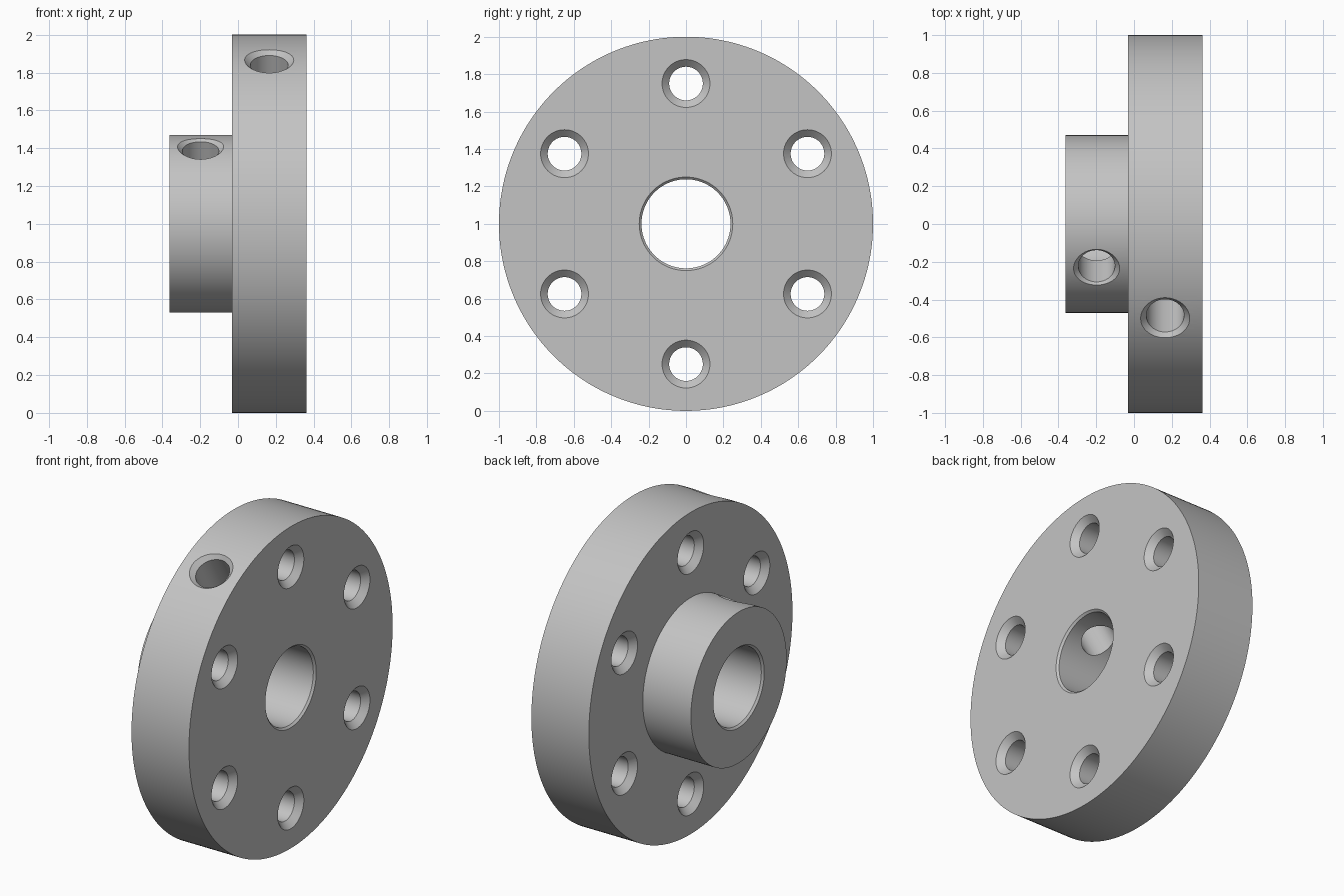
import bpy, bmesh, math
from mathutils import Vector, Matrix

if "Cube" in bpy.data.objects:
    bpy.data.objects.remove(bpy.data.objects["Cube"])

X0, XS, X1 = -0.363, -0.032, 0.363   # hub end, shoulder, flange face
CZ = 1.0                             # height of the axis


def lathe(name, profile, ring=False, segs=128, matrix=Matrix()):
    """Revolve (x, radius) points about local X; ring=True makes a hollow closed body."""
    bm = bmesh.new()
    rows = []
    for x, r in profile:
        rows.append([bm.verts.new((x, r * math.cos(2 * math.pi * i / segs),
                                   r * math.sin(2 * math.pi * i / segs)))
                     for i in range(segs)])
    pairs = list(zip(rows, rows[1:]))
    if ring:
        pairs.append((rows[-1], rows[0]))
    else:
        bm.faces.new(rows[0])
        bm.faces.new(rows[-1])
    for a, b in pairs:
        for i in range(segs):
            j = (i + 1) % segs
            bm.faces.new((a[i], a[j], b[j], b[i]))
    bmesh.ops.transform(bm, matrix=matrix, verts=bm.verts)
    bmesh.ops.recalc_face_normals(bm, faces=bm.faces)
    mesh = bpy.data.meshes.new(name)
    bm.to_mesh(mesh)
    bm.free()
    obj = bpy.data.objects.new(name, mesh)
    bpy.context.collection.objects.link(obj)
    return obj


# Flange and hub with a chamfered bore
body = lathe("flanged_hub", [
    (X0, 0.25), (X0, 0.47), (XS, 0.47), (XS, 1.0), (X1, 1.0), (X1, 0.25),
    (X1 - 0.012, 0.238), (X0 + 0.012, 0.238)], ring=True, segs=192,
    matrix=Matrix.Translation((0, 0, CZ)))

steel = bpy.data.materials.new("grey_steel")
steel.diffuse_color = (0.55, 0.55, 0.55, 1)
steel.use_nodes = True
steel.node_tree.nodes["Principled BSDF"].inputs["Base Color"].default_value = steel.diffuse_color
body.data.materials.append(steel)

cutters = []

# Six bolt holes, countersunk on both faces
HR, CR, E = 0.09, 0.128, 0.02
D = CR - HR
for k in range(6):
    a = math.radians(90 + 60 * k)
    pos = Vector((0, 0.75 * math.cos(a), CZ + 0.75 * math.sin(a)))
    cutters.append(lathe("bolt_hole_cutter", [
        (XS - E, CR + E), (XS + D, HR), (X1 - D, HR), (X1 + E, CR + E)],
        segs=64, matrix=Matrix.Translation(pos)))

# Two radial set screw holes, 30 degrees off vertical towards the front
direction = Vector((0, -0.5, math.sqrt(0.75)))
turn = Vector((1, 0, 0)).rotation_difference(direction).to_matrix().to_4x4()
for x, surface, r, cr in ((0.165, 1.0, 0.1, 0.13), (-0.198, 0.47, 0.097, 0.122)):
    cutters.append(lathe("set_screw_hole_cutter", [
        (0, r), (surface - (cr - r), r), (surface + 0.01, cr + 0.01),
        (surface + 0.12, cr + 0.01)], segs=64,
        matrix=Matrix.Translation((x, 0, CZ)) @ turn))

# Cut the holes and drop the cutters
bpy.context.view_layer.objects.active = body
body.select_set(True)
for c in cutters:
    c.hide_render = True
    mod = body.modifiers.new("hole", 'BOOLEAN')
    mod.operation = 'DIFFERENCE'
    mod.solver = 'EXACT'
    mod.object = c
    bpy.ops.object.modifier_apply(modifier=mod.name)
for c in cutters:
    bpy.data.objects.remove(c, do_unlink=True)

bpy.ops.object.shade_smooth_by_angle(angle=math.radians(25))
